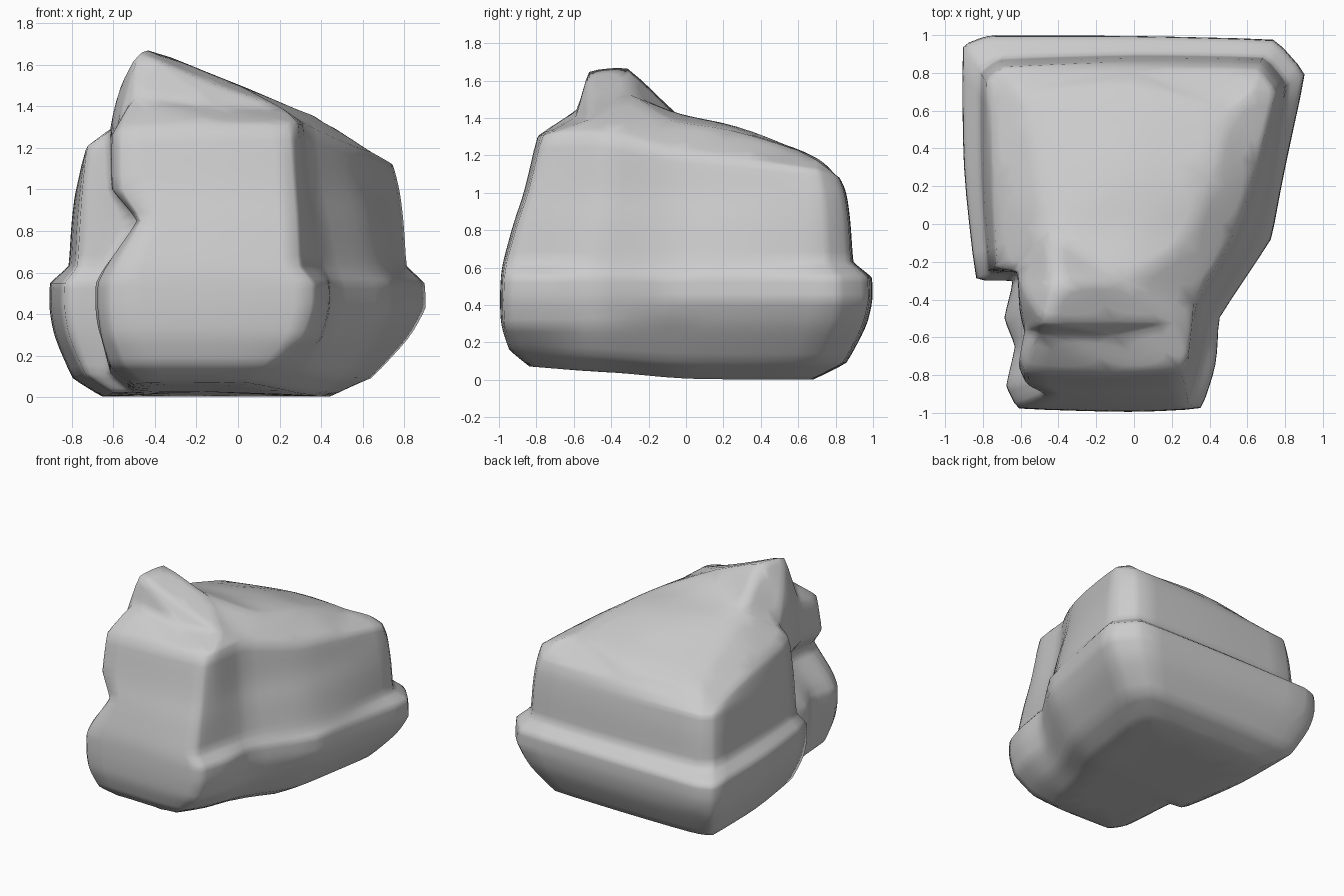
import bpy, bmesh
from mathutils import Vector
from mathutils.geometry import delaunay_2d_cdt

if "Cube" in bpy.data.objects:
    bpy.data.objects.remove(bpy.data.objects["Cube"])

# Plan corners, counter-clockwise: widest girth (x, y) then top shoulder (x, y, z)
CORNERS = [
    (-.62, -.98, -.57, -.79, 1.28), (0, -1, -.1, -.80, 1.31),
    (.36, -.98, .25, -.77, 1.31), (.44, -.75, .29, -.70, 1.32),
    (.45, -.50, .32, -.42, 1.32), (.73, -.08, .55, -.05, 1.21),
    (.79, .25, .65, .30, 1.18), (.91, .80, .75, .70, 1.12),
    (.75, .98, .66, .82, 1.08), (0, 1, 0, .83, 1.08),
    (-.78, 1, -.68, .79, 1.03), (-.91, .95, -.75, .71, 1.03),
    (-.91, .30, -.75, .20, 1.15), (-.84, -.30, -.73, -.23, 1.21),
    (-.64, -.30, -.62, -.25, 1.28), (-.69, -.50, -.61, -.45, 1.34),
    (-.63, -.65, -.58, -.56, 1.31), (-.68, -.86, -.61, -.72, 1.26),
]
# Crest and sloping top surface
TOP = [
    (-.48, -.52, 1.66), (-.42, -.31, 1.68), (-.57, -.38, 1.5), (-.1, -.52, 1.5),
    (-.05, -.3, 1.53), (-.5, -.58, 1.45), (-.1, -.59, 1.4), (.22, -.52, 1.39),
    (-.45, -.03, 1.41), (0, -.03, 1.42), (.3, -.1, 1.38), (.4, .24, 1.345),
    (0, .3, 1.36), (-.5, .3, 1.29), (.5, .6, 1.23), (0, .6, 1.24), (-.55, .6, 1.17),
    (.62, .7, 1.18), (0, .76, 1.16), (-.6, .7, 1.11),
]
# Left corners pushed in halfway up the wall, and corners where the girth step fades
DENTS = {0: .12, 14: .15, 15: .16, 16: .15, 17: .15}
FADED = (4, 5, 6)
# Front right corner is chamfered underneath
CHAMFER = {2: 1, 3: .6, 4: .2}


def base_ring(scale, front, z, pull, cut=0):
    """Underside ring: girth shrunk toward the middle, right side pulled in."""
    ring = []
    for i, (x, y, *_) in enumerate(CORNERS):
        if z < .2 and i > 13:
            x = -.70
        px = -.1 + (x + .1) * scale - pull * max(0, x - .3) - cut * CHAMFER.get(i, 0)
        k = front if y < -.6 else scale
        tilt = .07 * max(0, -y) if z < .2 else 0
        ring.append((px, y * k, z + tilt))
    return ring


def body_ring(t, front_t, z, dent=0, fade=0):
    """Upper wall ring blended from girth to shoulder."""
    ring = []
    for i, (x, y, tx, ty, tz) in enumerate(CORNERS):
        s = t - fade if i in FADED else t
        ft = front_t if y < -.6 else s
        px = x + (tx - x) * s + dent * DENTS.get(i, 0)
        ring.append((px, y + (ty - y) * ft, z))
    return ring


rings = [
    base_ring(.68, .84, 0, .22, .16), base_ring(.86, .95, .09, .2, .11),
    base_ring(.97, .995, .29, .07, .03), base_ring(1, 1, .43, 0),
    base_ring(.995, .995, .55, 0),
    body_ring(.6, .08, .63, 0, .33), body_ring(.68, .38, .85, 1, .15),
    body_ring(.8, .65, 1.0, .1),
    [c[2:] for c in CORNERS],
]

# Walls and underside
bm = bmesh.new()
loops = [[bm.verts.new(p) for p in ring] for ring in rings]
n = len(CORNERS)
for a, b in zip(loops, loops[1:]):
    for i in range(n):
        j = (i + 1) % n
        bm.faces.new((a[i], a[j], b[j], b[i]))
bm.faces.new(loops[0][::-1])

# Triangulated top joined to the shoulder
top_verts = loops[-1] + [bm.verts.new(p) for p in TOP]
flat = [Vector(v.co[:2]) for v in top_verts]
_, _, faces, origin, _, _ = delaunay_2d_cdt(flat, [], [list(range(n))], 1, 1e-5)
for f in faces:
    bm.faces.new([top_verts[origin[k][0]] for k in f])
bmesh.ops.recalc_face_normals(bm, faces=bm.faces[:])

# Creases keep the chiselled form while softening the edges
crease = bm.edges.layers.float.new("crease_edge")
for e in bm.edges:
    e[crease] = .6 if e.calc_face_angle(0) > .35 else .25

mesh = bpy.data.meshes.new("boulder")
bm.to_mesh(mesh)
bm.free()
mesh.shade_smooth()
boulder = bpy.data.objects.new("boulder", mesh)
bpy.context.collection.objects.link(boulder)
soften = boulder.modifiers.new("soften", "SUBSURF")
soften.levels = soften.render_levels = 2
